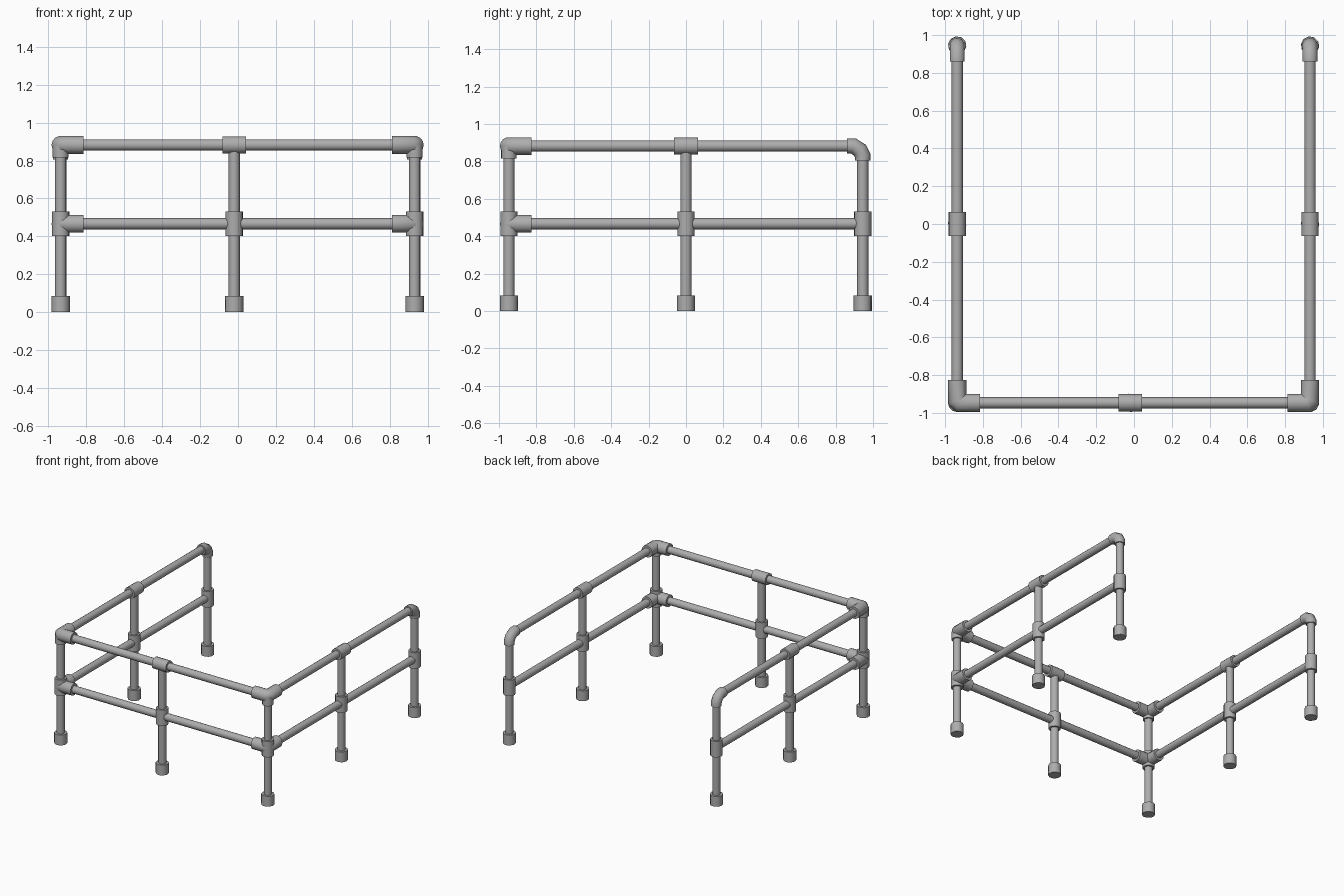
import bpy, bmesh
from math import cos, sin, pi
from mathutils import Vector

cube = bpy.data.objects.get("Cube")
if cube:
    bpy.data.objects.remove(cube, do_unlink=True)

steel = bpy.data.materials.new("brushed_grey")
steel.use_nodes = True
GREY = (0.42, 0.42, 0.42, 1)
steel.diffuse_color = GREY
steel.node_tree.nodes["Principled BSDF"].inputs["Base Color"].default_value = GREY

PIPE, COLLAR, FOOT = 0.03, 0.046, 0.049
LEFT, RIGHT, MID_X = 0.932, -0.936, -0.02
FRONT, BACK = -0.947, 0.945
TOP, MID = 0.882, 0.466


def tube(name, points, radius, sides=14):
    """Sweep a capped round section along a planar path with mitred bends."""
    pts = [Vector(p) for p in points]
    dirs = [(b - a).normalized() for a, b in zip(pts, pts[1:])]
    normal = dirs[0].cross(dirs[-1])
    if normal.length < 0.01:
        normal = dirs[0].orthogonal()
    normal.normalize()
    bm = bmesh.new()
    rings = []
    for i, p in enumerate(pts):
        d0, d1 = dirs[max(i - 1, 0)], dirs[min(i, len(dirs) - 1)]
        tangent = (d0 + d1).normalized()
        side = normal.cross(tangent) / tangent.dot(d0)
        rings.append([bm.verts.new(p + radius * (normal * cos(a) + side * sin(a)))
                      for a in (2 * pi * (k + 0.5) / sides for k in range(sides))])
    for r0, r1 in zip(rings, rings[1:]):
        for k in range(sides):
            j = (k + 1) % sides
            bm.faces.new((r0[k], r0[j], r1[j], r1[k]))
    bm.faces.new(rings[0][::-1])
    bm.faces.new(rings[-1])
    bmesh.ops.recalc_face_normals(bm, faces=bm.faces)
    for f in bm.faces:
        f.smooth = True
    for e in bm.edges:
        e.smooth = e.calc_face_angle() < 0.8
    mesh = bpy.data.meshes.new(name)
    bm.to_mesh(mesh)
    bm.free()
    mesh.materials.append(steel)
    obj = bpy.data.objects.new(name, mesh)
    bpy.context.collection.objects.link(obj)
    return obj


def post(name, x, y, top):
    """Upright with a foot socket and a collar at the middle rail."""
    tube(name + "_post", [(x, y, 0.01), (x, y, top)], PIPE)
    tube(name + "_foot", [(x, y, 0), (x, y, 0.084)], FOOT, 10)
    tube(name + "_collar", [(x, y, MID - 0.065), (x, y, MID + 0.065)], COLLAR)


# Front run: two rails, centre post and tee
for label, z in (("top", TOP), ("middle", MID)):
    tube("front_" + label + "_rail", [(RIGHT, FRONT, z), (LEFT, FRONT, z)], PIPE)
post("front_centre", MID_X, FRONT, TOP)
tube("front_tee", [(MID_X - 0.063, FRONT, TOP), (MID_X + 0.063, FRONT, TOP)], COLLAR)

# Side runs
for side, x, inward in (("left", LEFT, -1), ("right", RIGHT, 1)):
    post(side + "_corner", x, FRONT, TOP)
    post(side + "_centre", x, 0, TOP)
    post(side + "_back", x, BACK, 0.82)
    tube(side + "_top_rail", [(x, FRONT, TOP), (x, 0.88, TOP)], PIPE)
    tube(side + "_middle_rail", [(x, FRONT, MID), (x, BACK, MID)], PIPE)
    tube(side + "_tee", [(x, -0.063, TOP), (x, 0.063, TOP)], COLLAR)

    # Bent end fitting joining top rail and back post
    tube(side + "_end_elbow",
         [(x, 0.86, TOP), (x, 0.895, TOP), (x, 0.93, 0.86),
          (x, BACK, 0.83), (x, BACK, 0.805)], 0.041, 10)

    # Three-way corner fittings
    for label, z in (("top", TOP), ("middle", MID)):
        tube(side + "_" + label + "_corner_elbow",
             [(x + inward * 0.12, FRONT, z), (x + inward * 0.015, FRONT, z),
              (x, FRONT + 0.015, z), (x, FRONT + 0.12, z)], 0.048)
    tube(side + "_top_corner_socket", [(x, FRONT, TOP), (x, FRONT, 0.815)], 0.042)
